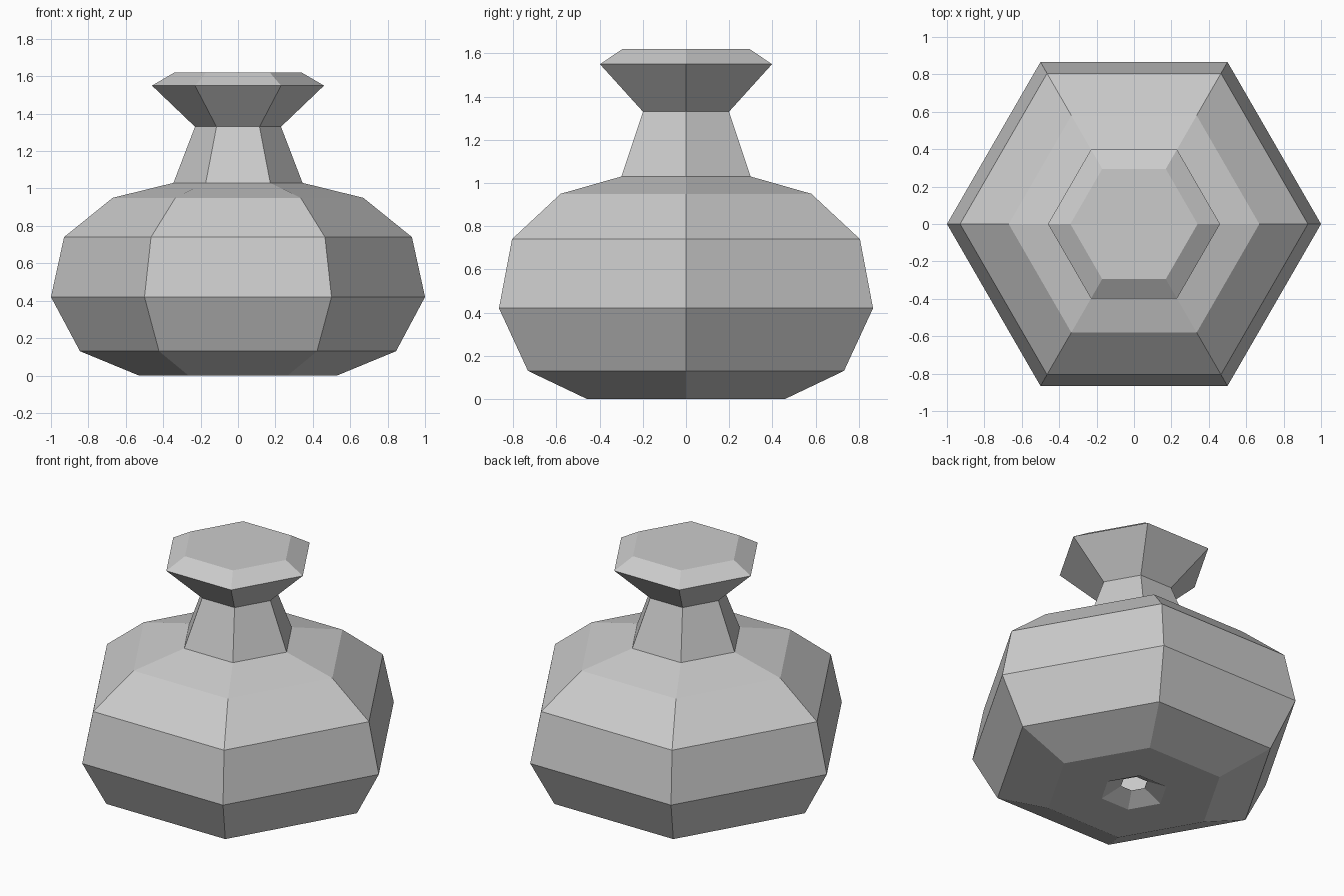
import bpy, bmesh
from math import cos, sin, tau

if "Cube" in bpy.data.objects:
    bpy.data.objects.remove(bpy.data.objects["Cube"])

SIDES = 6

# Corner radius and height, from the recess under the base up to the rim
profile = [
    (0.08, 0.06), (0.20, 0.0),                              # recess under the base
    (0.53, 0.0), (0.845, 0.13), (1.0, 0.42), (0.93, 0.74),  # belly
    (0.67, 0.95), (0.345, 1.03),                            # shoulder
    (0.23, 1.33), (0.46, 1.55), (0.34, 1.62),               # neck and flared stopper
]


def lathe(name, points, sides):
    bm = bmesh.new()
    rings = [[bm.verts.new((r * cos(tau * i / sides), r * sin(tau * i / sides), z))
              for i in range(sides)] for r, z in points]
    for low, high in zip(rings, rings[1:]):
        for i in range(sides):
            j = (i + 1) % sides
            bm.faces.new((low[i], low[j], high[j], high[i]))
    bm.faces.new(rings[-1])  # flat top
    mesh = bpy.data.meshes.new(name)
    bm.to_mesh(mesh)
    bm.free()
    obj = bpy.data.objects.new(name, mesh)
    bpy.context.collection.objects.link(obj)
    return obj


# Six-sided bottle, flat faces
lathe("bottle", profile, SIDES)
